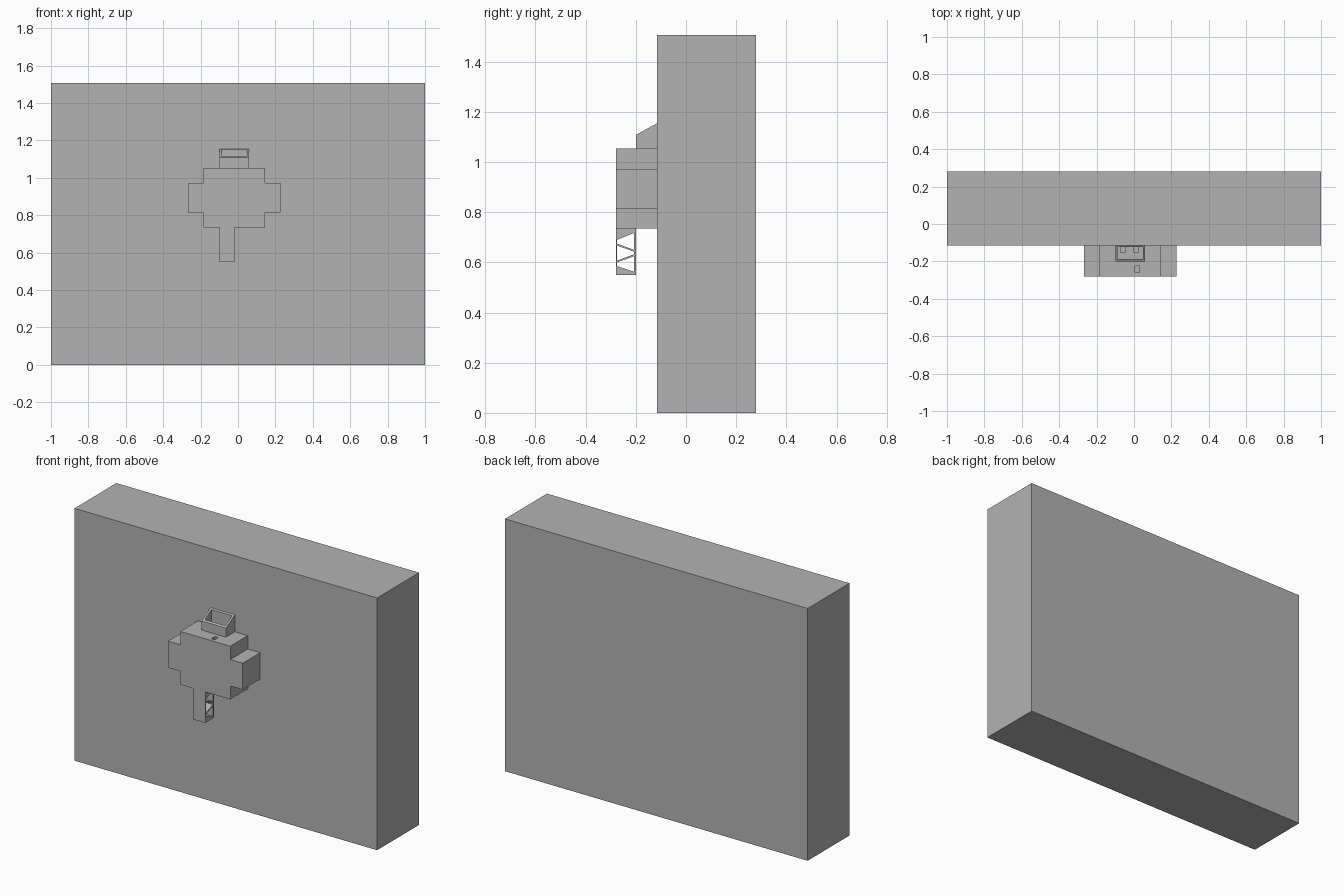
import bpy
import bmesh
from mathutils import Vector

if "Cube" in bpy.data.objects:
    bpy.data.objects.remove(bpy.data.objects["Cube"], do_unlink=True)

# One plain grey for everything
grey = bpy.data.materials.new("plain_grey")
grey.use_nodes = True
colour = (0.45, 0.45, 0.45, 1)
grey.diffuse_color = colour
grey.node_tree.nodes["Principled BSDF"].inputs["Base Color"].default_value = colour


def prism(name, outline, axis, start, end):
    """Extrude a flat outline along x (points are y, z) or y (points are x, z)."""
    bm = bmesh.new()
    if axis == "x":
        verts = [bm.verts.new((start, a, b)) for a, b in outline]
        step = Vector((end - start, 0, 0))
    else:
        verts = [bm.verts.new((a, start, b)) for a, b in outline]
        step = Vector((0, end - start, 0))
    face = bm.faces.new(verts)
    extruded = bmesh.ops.extrude_face_region(bm, geom=[face])["geom"]
    moved = [g for g in extruded if isinstance(g, bmesh.types.BMVert)]
    bmesh.ops.translate(bm, verts=moved, vec=step)
    bmesh.ops.recalc_face_normals(bm, faces=bm.faces)
    mesh = bpy.data.meshes.new(name)
    bm.to_mesh(mesh)
    bm.free()
    mesh.materials.append(grey)
    obj = bpy.data.objects.new(name, mesh)
    bpy.context.collection.objects.link(obj)
    return obj


def box(name, x, y, z):
    outline = [(x[0], z[0]), (x[1], z[0]), (x[1], z[1]), (x[0], z[1])]
    return prism(name, outline, "y", *y)


def cut(target, cutter):
    """Subtract the cutter from the target and remove it."""
    cutter.hide_render = True
    mod = target.modifiers.new("opening", "BOOLEAN")
    mod.operation = "DIFFERENCE"
    mod.solver = "EXACT"
    mod.object = cutter
    bpy.context.view_layer.objects.active = target
    bpy.ops.object.modifier_apply(modifier=mod.name)
    bpy.data.objects.remove(cutter, do_unlink=True)


WALL = -0.115    # front of the wall
FRONT = -0.28    # front of the housing
MID = -0.02      # centre line of the housing

# Wall slab
box("wall", (-1, 1), (WALL, 0.28), (0, 1.507))

# Stepped housing, a cross outline mirrored about its centre line
half = [(0.165, 0.735), (0.165, 0.815), (0.247, 0.815),
        (0.247, 0.973), (0.165, 0.973), (0.165, 1.053)]
outline = [(MID + x, z) for x, z in half] + [(MID - x, z) for x, z in reversed(half)]
housing = prism("housing", outline, "y", FRONT, WALL)

# Small openings in the housing top
for x, y in ((0.005, -0.26), (-0.072, -0.153), (0, -0.153)):
    cut(housing, box("slot_cutter", (x, x + 0.024), (y, y + 0.036), (0.99, 1.1)))

# Open hopper with a sloping rim
hopper = prism("hopper", [(-0.2, 1.053), (WALL, 1.053), (WALL, 1.155), (-0.2, 1.108)],
               "x", -0.1, 0.06)
cut(hopper, box("hopper_cutter", (-0.088, 0.048), (-0.188, -0.124), (1, 1.2)))

# Hanging post with a zigzag lattice through its sides
post = box("post", (-0.1, -0.02), (FRONT, -0.2), (0.55, 0.735))
windows = [
    [(-0.275, 0.69), (-0.208, 0.717), (-0.208, 0.65), (-0.275, 0.675)],
    [(-0.275, 0.667), (-0.208, 0.643), (-0.208, 0.632), (-0.275, 0.607)],
    [(-0.275, 0.6), (-0.208, 0.624), (-0.208, 0.563), (-0.275, 0.585)],
]
for window in windows:
    cut(post, prism("window_cutter", window, "x", -0.2, 0.1))
